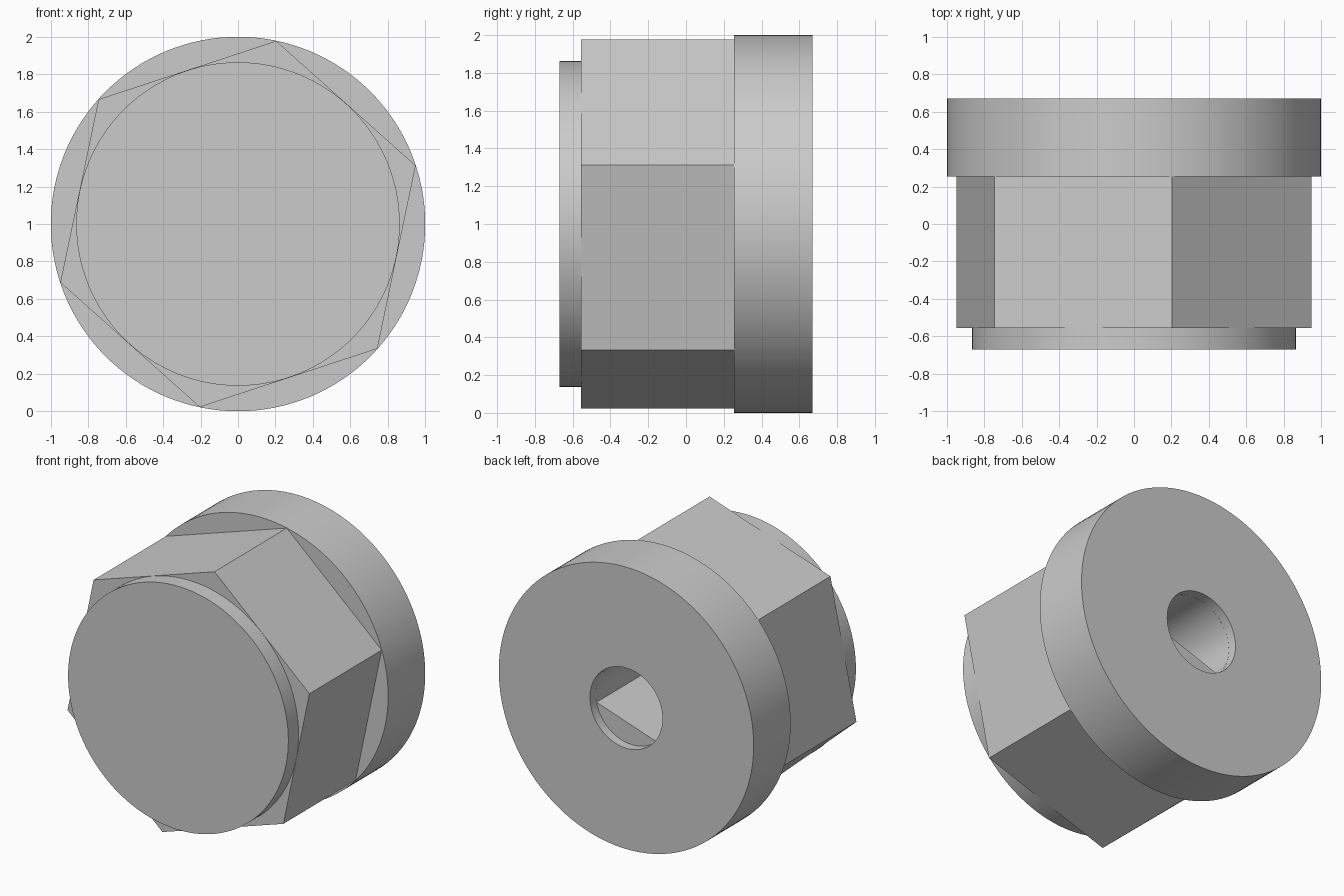
import bpy, bmesh, math

if "Cube" in bpy.data.objects:
    bpy.data.objects.remove(bpy.data.objects["Cube"])

def arc(radius, start, end, count, closed=True):
    """Points (x, z) around the knob axis, angles in degrees."""
    steps = count if closed else count - 1
    return [(radius * math.cos(math.radians(start + (end - start) * i / steps)),
             radius * math.sin(math.radians(start + (end - start) * i / steps)))
            for i in range(count)]

def prism(name, profile, y0, y1):
    """Extrude an (x, z) profile along y, centred on the axis at z = 1."""
    bm = bmesh.new()
    face = bm.faces.new([bm.verts.new((x, y0, z + 1)) for x, z in profile])
    ext = bmesh.ops.extrude_face_region(bm, geom=[face])
    moved = [g for g in ext["geom"] if isinstance(g, bmesh.types.BMVert)]
    bmesh.ops.translate(bm, verts=moved, vec=(0, y1 - y0, 0))
    bmesh.ops.recalc_face_normals(bm, faces=bm.faces)
    mesh = bpy.data.meshes.new(name)
    bm.to_mesh(mesh)
    bm.free()
    obj = bpy.data.objects.new(name, mesh)
    bpy.context.collection.objects.link(obj)
    return obj

def combine(target, tool, operation):
    """Apply a boolean and discard the tool object."""
    mod = target.modifiers.new("boolean", 'BOOLEAN')
    mod.operation, mod.object, mod.solver = operation, tool, 'EXACT'
    bpy.context.view_layer.objects.active = target
    bpy.ops.object.modifier_apply(modifier=mod.name)
    bpy.data.objects.remove(tool)

# Round skirt at the back, hexagonal grip, round front face
knob = prism("knob_body", arc(1.0, 0, 360, 128), 0.255, 0.67)
combine(knob, prism("hex_grip", arc(0.999, 18.2, 378.2, 6), -0.555, 0.4), 'UNION')
combine(knob, prism("front_face", arc(0.864, 0, 360, 128), -0.67, -0.4), 'UNION')

# Shallow round recess, then a deep D-shaped shaft hole with its flat below
combine(knob, prism("recess", arc(0.285, 0, 360, 64), 0.604, 0.8), 'DIFFERENCE')
combine(knob, prism("shaft_hole", arc(0.2845, -11.8, 228.2, 44, False), -0.33, 0.7), 'DIFFERENCE')

# Smooth round walls, crisp edges
bpy.ops.object.select_all(action='DESELECT')
knob.select_set(True)
bpy.context.view_layer.objects.active = knob
bpy.ops.object.shade_smooth_by_angle(angle=math.radians(30))
